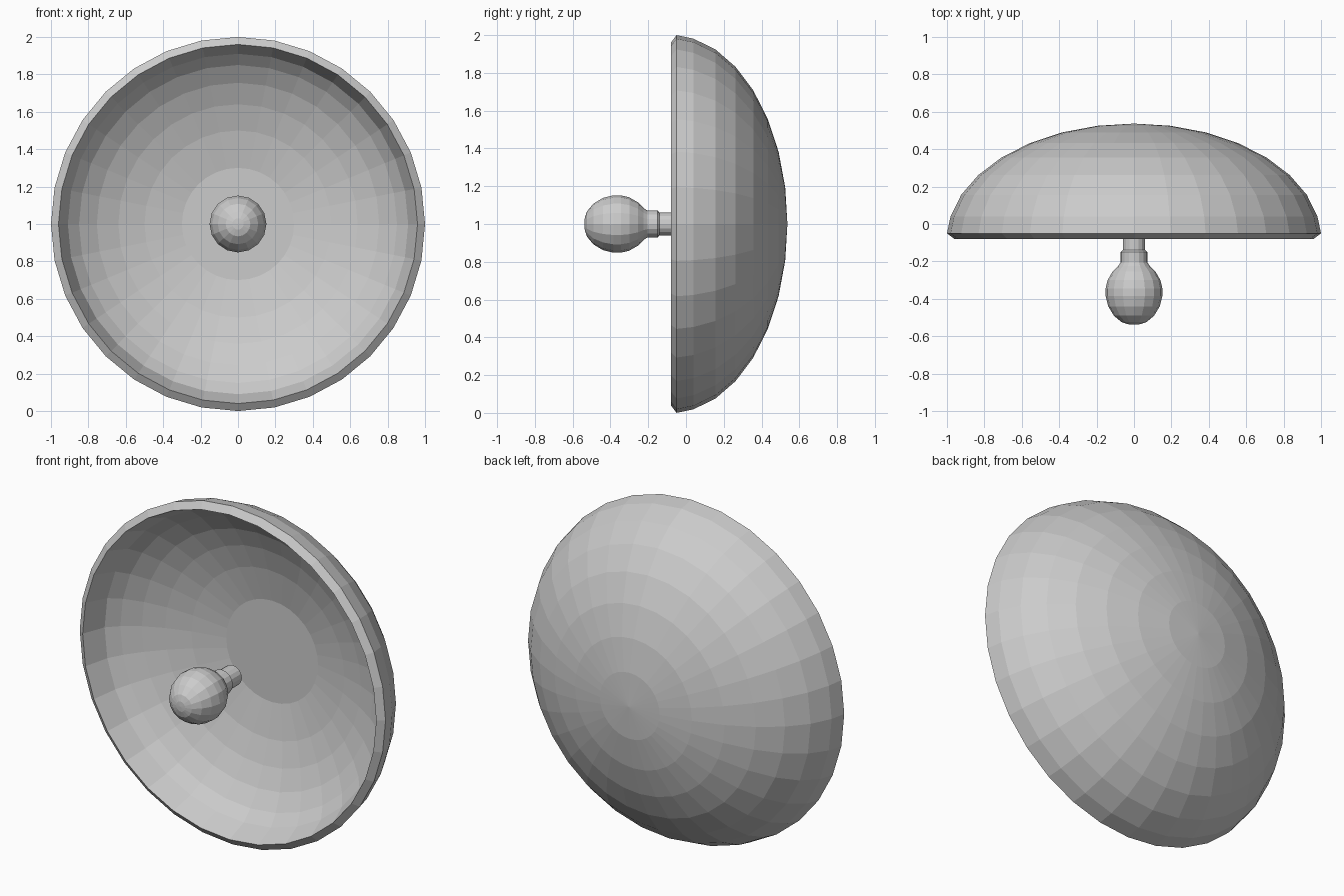
import bpy, bmesh
from math import sin, cos, pi

if "Cube" in bpy.data.objects:
    bpy.data.objects.remove(bpy.data.objects["Cube"])


def revolve(name, profile, sides):
    """Spin (radius, y) points round the y axis at z = 1; flat-cap open ends."""
    bm = bmesh.new()
    rings = []
    for r, y in profile:
        if r < 1e-6:
            rings.append([bm.verts.new((0, y, 1))])
        else:
            rings.append([bm.verts.new((r * sin(2 * pi * i / sides), y,
                                        1 + r * cos(2 * pi * i / sides)))
                          for i in range(sides)])
    for a, b in zip(rings, rings[1:]):
        for i in range(sides):
            j = (i + 1) % sides
            if len(a) == 1:
                bm.faces.new((a[0], b[j], b[i]))
            elif len(b) == 1:
                bm.faces.new((a[i], a[j], b[0]))
            else:
                bm.faces.new((a[i], a[j], b[j], b[i]))
    for ring in (rings[0], rings[-1]):
        if len(ring) > 1:
            bm.faces.new(ring)
    bmesh.ops.recalc_face_normals(bm, faces=bm.faces[:])
    me = bpy.data.meshes.new(name)
    bm.to_mesh(me)
    bm.free()
    ob = bpy.data.objects.new(name, me)
    bpy.context.collection.objects.link(ob)
    return ob


# Dish: flattened half-sphere back, bevelled rim, shallower bowl with flat floor
back = [(sin(k * pi / 16), -0.08 + 0.617 * cos(k * pi / 16)) for k in range(8)]
bowl = [(r, -0.08 + 0.42 * (1 - (r / 0.96) ** 2) ** 0.5)
        for r in (0.96, 0.91, 0.85, 0.755, 0.64, 0.50, 0.30)]
revolve("dish", back + [(1.0, -0.05)] + bowl, 32)

# Stem behind the bulb
revolve("stem", [(0.06, -0.05), (0.06, -0.15)], 16)

# Bulb with its narrow collar
revolve("bulb", [(0.06, -0.14), (0.071, -0.15), (0.071, -0.205), (0.085, -0.225),
                 (0.115, -0.255), (0.141, -0.30), (0.152, -0.345), (0.152, -0.385),
                 (0.138, -0.44), (0.108, -0.49), (0.066, -0.525),
                 (0.03, -0.536), (0, -0.538)], 16)
